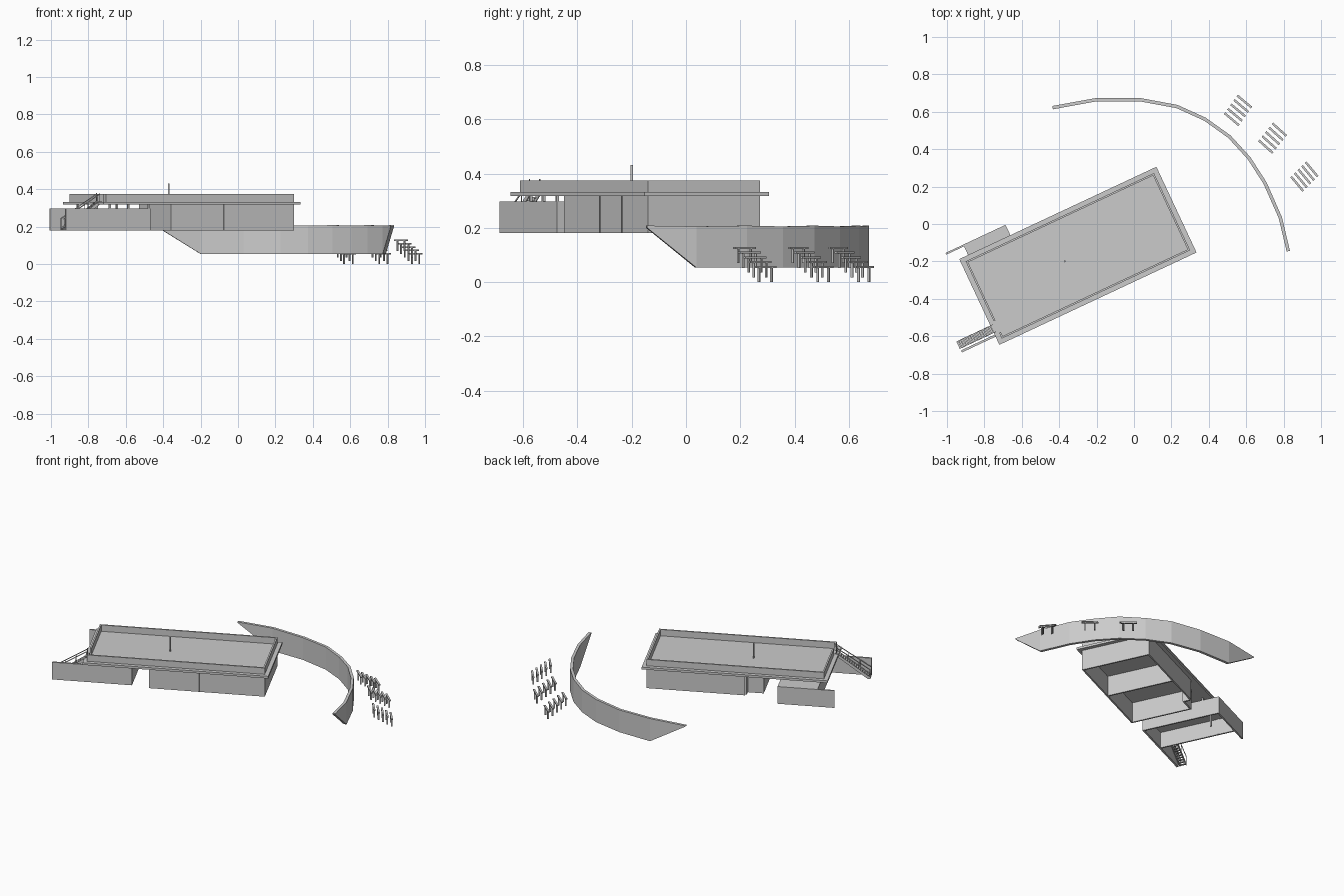
import bpy, bmesh, math
from mathutils import Vector, Matrix

cube = bpy.data.objects.get("Cube")
if cube:
    bpy.data.objects.remove(cube, do_unlink=True)

grey = bpy.data.materials.new("plain_grey")
grey.use_nodes = True
grey.diffuse_color = (0.6, 0.6, 0.6, 1)
grey.node_tree.nodes["Principled BSDF"].inputs["Base Color"].default_value = (0.6, 0.6, 0.6, 1)

HOUSE = Matrix.Translation((-0.30, -0.17, 0)) @ Matrix.Rotation(math.radians(25.1), 4, 'Z')


def finish(name, bm, matrix=Matrix()):
    bmesh.ops.recalc_face_normals(bm, faces=bm.faces)
    mesh = bpy.data.meshes.new(name)
    bm.to_mesh(mesh)
    bm.free()
    mesh.materials.append(grey)
    obj = bpy.data.objects.new(name, mesh)
    obj.matrix_world = matrix
    bpy.context.collection.objects.link(obj)
    return obj


def add_box(bm, u0, u1, v0, v1, z0, z1):
    size = Matrix.Diagonal((u1 - u0, v1 - v0, z1 - z0, 1))
    place = Matrix.Translation(((u0 + u1) / 2, (v0 + v1) / 2, (z0 + z1) / 2))
    bmesh.ops.create_cube(bm, size=1, matrix=place @ size)


def box(name, *bounds):
    bm = bmesh.new()
    add_box(bm, *bounds)
    return finish(name, bm, HOUSE)


def prism(bm, points, offset):
    """Extrude a flat outline along an offset."""
    face = bm.faces.new([bm.verts.new(p) for p in points])
    out = bmesh.ops.extrude_face_region(bm, geom=[face])["geom"]
    moved = [v for v in out if isinstance(v, bmesh.types.BMVert)]
    bmesh.ops.translate(bm, verts=moved, vec=offset)


# Roof slab with raised parapet
U, V, T = 0.556, 0.228, 0.01
GROUND, EAVE, DECK = 0.18, 0.317, 0.297
box("roof_slab", -0.582, 0.582, -0.253, 0.253, EAVE, 0.332)
bm = bmesh.new()
for s in (-1, 1):
    v0, v1 = sorted((s * V, s * (V - T)))
    add_box(bm, -U, U, v0, v1, 0.332, 0.375)
add_box(bm, U - T, U, -V + T, V - T, 0.332, 0.375)
add_box(bm, -U, -U + T, -0.125, V - T, 0.332, 0.375)
add_box(bm, -U, -U + T, -V + T, -0.195, 0.332, 0.375)
finish("parapet", bm, HOUSE)

# Main enclosure walls, open underneath
box("front_wall", -0.16, U, -V, -V + T, GROUND, EAVE)
box("back_wall", -0.06, U, V - T, V, GROUND, EAVE)
box("end_wall", U - T, U, -V + T, V - T, GROUND, EAVE)
box("partition_wall", 0.19, 0.20, -V + T, V - T, GROUND, EAVE)
box("cross_wall", -0.17, -0.16, -V, 0.18, GROUND, EAVE)
box("recessed_wall", -0.17, -0.06, 0.17, 0.18, GROUND, EAVE)
box("recess_return_wall", -0.07, -0.06, 0.18, V - T, GROUND, EAVE)
for u in (0.14, 0.33):
    box("front_wall_joint", u, u + 0.006, -V - 0.003, -V, GROUND, EAVE)

# Lower block with terrace deck
box("low_front_wall", -0.78, -0.28, -0.205, -0.193, GROUND, DECK)
box("low_back_wall", -0.635, -0.28, 0.304, 0.314, GROUND, DECK)
box("low_inner_wall", -0.29, -0.28, -0.193, 0.304, GROUND, DECK)
box("low_outer_wall", -0.53, -0.52, -0.193, 0.304, GROUND, DECK)
box("terrace_deck", -0.52, -0.29, -0.193, 0.304, 0.288, DECK)

# Posts under the roof
for u in (-0.52, -0.41, -0.29):
    for v in (-0.2, 0.2):
        box("roof_post", u - 0.005, u + 0.005, v - 0.005, v + 0.005, GROUND, EAVE)

# Stair to the roof with sloping rails
bm = bmesh.new()
STEPS = 16
run, rise = 0.215 / STEPS, 0.152 / STEPS
for i in range(STEPS):
    u, z = -0.783 + i * run, GROUND + (i + 1) * rise
    add_box(bm, u, u + run * 0.85, -0.18, -0.142, z - 0.005, z)
finish("stair_treads", bm, HOUSE)
bm = bmesh.new()
for v in (-0.183, -0.142):
    prism(bm, [(-0.783, v, 0.18), (-0.765, v, 0.18), (-0.56, v, 0.325), (-0.56, v, 0.338),
               (-0.57, v, 0.338), (-0.783, v, 0.192)], (0, 0.003, 0))
    prism(bm, [(-0.783, v, 0.238), (-0.568, v, 0.372), (-0.568, v, 0.378), (-0.783, v, 0.244)],
          (0, 0.003, 0))
    for i in range(4):
        u, z = -0.781 + i * 0.07, GROUND + i * 0.0465
        add_box(bm, u, u + 0.003, v, v + 0.003, z, z + 0.061)
finish("stair_rails", bm, HOUSE)

# Roof mast
bm = bmesh.new()
bmesh.ops.create_cone(bm, cap_ends=True, segments=12, radius1=0.005, radius2=0.005, depth=0.1,
                      matrix=Matrix.Translation((-0.37, -0.2, 0.381)))
finish("roof_mast", bm)

# Curved retaining wall with slanted ends
path = [Vector(p) for p in ((-0.435, 0.622), (-0.2, 0.665), (0.03, 0.665), (0.23, 0.628),
                            (0.38, 0.56), (0.51, 0.467), (0.615, 0.352), (0.7, 0.22),
                            (0.782, 0.035), (0.825, -0.145))]
bm = bmesh.new()
rings = []
for i, p in enumerate(path):
    a, b = path[max(i - 1, 0)], path[min(i + 1, len(path) - 1)]
    along = (b - a).normalized()
    side = Vector((-along.y, along.x)) * 0.009
    low = 0.2 if i in (0, len(path) - 1) else 0.054
    top = 0.205 + 0.003 * (i % 2)
    rings.append([bm.verts.new((*q, z)) for q, z in
                  ((p + side, low), (p + side, top), (p - side, top), (p - side, low))])
for r, s in zip(rings, rings[1:]):
    for k in range(4):
        n = (k + 1) % 4
        bm.faces.new((r[k], r[n], s[n], s[k]))
bm.faces.new(rings[0])
bm.faces.new(rings[-1])
finish("curved_wall", bm)

# Three stepped groups of benches
for near, far, angle in (((0.523, 0.56), (0.59, 0.655), -40),
                         ((0.705, 0.413), (0.777, 0.505), -42),
                         ((0.872, 0.215), (0.95, 0.292), -50)):
    for i in range(5):
        t = i / 4
        x, y = Vector(near).lerp(Vector(far), t)
        z = 0.13 - 0.07 * t
        bm = bmesh.new()
        add_box(bm, -0.05, 0.05, -0.006, 0.006, z - 0.008, z)
        for s in (-0.03, 0.03):
            add_box(bm, s - 0.002, s + 0.002, -0.005, 0.005, z - 0.06, z - 0.008)
        finish("bench", bm, Matrix.Translation((x, y, 0)) @ Matrix.Rotation(math.radians(angle), 4, 'Z'))
